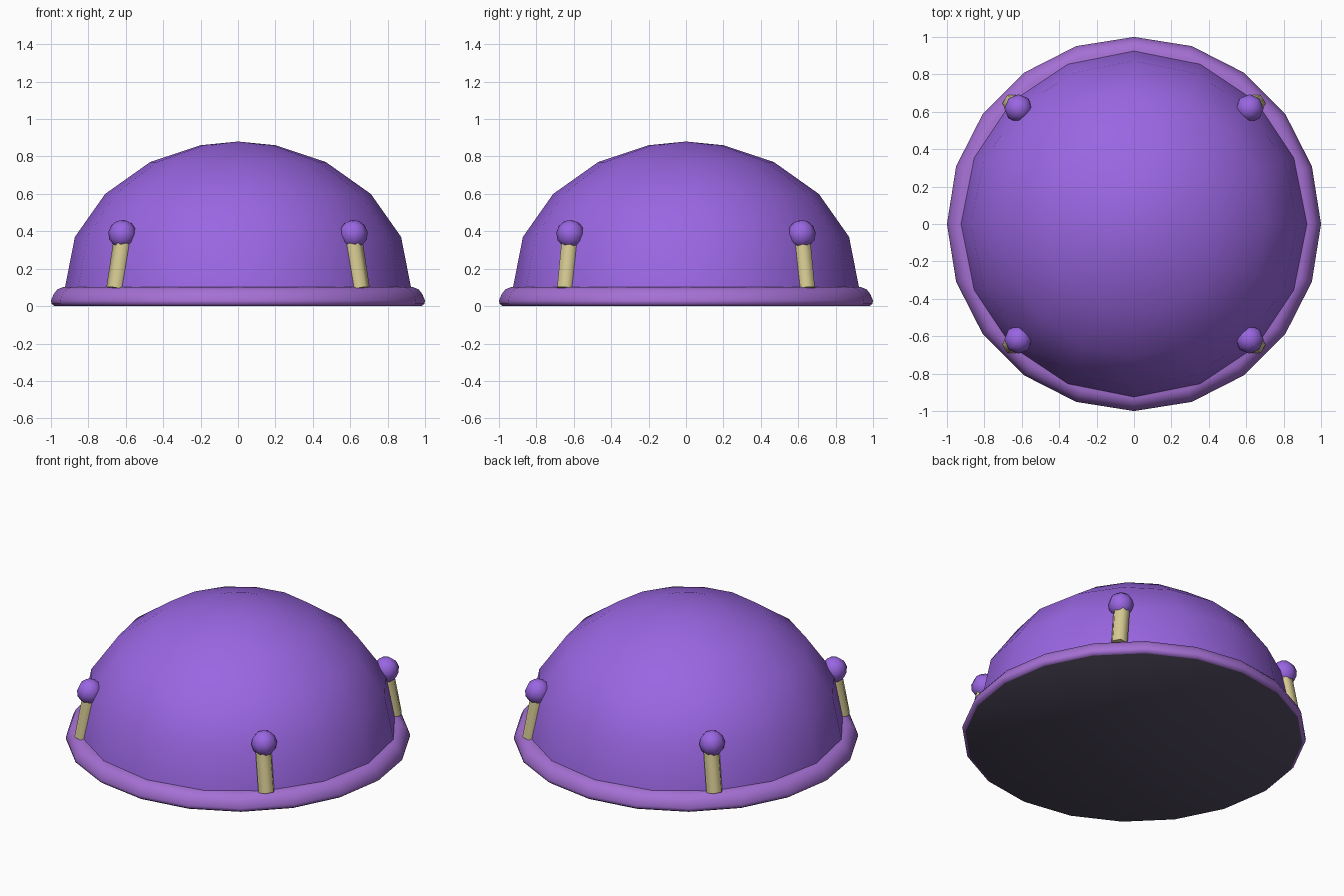
import bpy, bmesh, math
from mathutils import Vector, Matrix

if "Cube" in bpy.data.objects:
    bpy.data.objects.remove(bpy.data.objects["Cube"])


def material(name, rgb):
    m = bpy.data.materials.new(name)
    lin = [(c / 255 / 12.92) if c < 10 else ((c / 255 + 0.055) / 1.055) ** 2.4 for c in rgb]
    m.diffuse_color = (*lin, 1)
    m.use_nodes = True
    m.node_tree.nodes["Principled BSDF"].inputs["Base Color"].default_value = m.diffuse_color
    return m


purple = material("purple", (154, 102, 226))
lilac = material("lilac", (165, 112, 212))
beige = material("beige", (214, 202, 146))
dark = material("dark underside", (84, 77, 98))


def finish(name, bm, mats, angle):
    bmesh.ops.recalc_face_normals(bm, faces=bm.faces)
    me = bpy.data.meshes.new(name)
    bm.to_mesh(me)
    bm.free()
    for m in mats:
        me.materials.append(m)
    ob = bpy.data.objects.new(name, me)
    bpy.context.collection.objects.link(ob)
    bpy.ops.object.select_all(action='DESELECT')
    ob.select_set(True)
    bpy.context.view_layer.objects.active = ob
    bpy.ops.object.shade_smooth_by_angle(angle=math.radians(angle))
    return ob


def lathe(profile, sides):
    """Revolve (radius, z) points into a closed solid; radius 0 makes a pole."""
    bm = bmesh.new()
    rings = []
    for r, z in profile:
        if r == 0:
            rings.append([bm.verts.new((0, 0, z))] * sides)
        else:
            rings.append([bm.verts.new((r * math.cos(math.tau * i / sides),
                                        r * math.sin(math.tau * i / sides), z))
                          for i in range(sides)])
    for a, b in zip(rings, rings[1:]):
        for i in range(sides):
            j = (i + 1) % sides
            bm.faces.new(list(dict.fromkeys([a[i], a[j], b[j], b[i]])))
    for ring in (rings[0], rings[-1]):
        if ring[0] is not ring[1]:
            bm.faces.new(ring)
    return bm


# Dome shell
finish("dome", lathe([(0.935, 0.04), (0.925, 0.1), (0.872, 0.37), (0.71, 0.60),
                      (0.47, 0.77), (0.2, 0.86), (0, 0.88)], 16), [purple], 40)

# Rounded base rim with a dark underside
bm = lathe([(0.98, 0), (0.997, 0.012), (1.0, 0.03), (0.985, 0.065),
            (0.965, 0.09), (0.935, 0.102), (0.88, 0.102)], 20)
for f in bm.faces:
    f.material_index = 1 if f.calc_center_median().z < 0.001 else 0
finish("base_rim", bm, [lilac, dark], 55)

# Four leaning posts with ball tips
for sx, sx_name in ((-1, "left"), (1, "right")):
    for sy, sy_name in ((-1, "front"), (1, "back")):
        label = f"{sy_name}_{sx_name}"
        low = Vector((0.653 * sx, 0.645 * sy, 0.095))
        high = Vector((0.617 * sx, 0.622 * sy, 0.335))
        bm = bmesh.new()
        bmesh.ops.create_cone(bm, cap_ends=True, segments=6, radius1=0.051,
                              radius2=0.051, depth=(high - low).length)
        # put the hexagon corners on the x axis, then lean the post inward
        if not any(abs(v.co.y) < 1e-4 for v in bm.verts):
            bmesh.ops.rotate(bm, verts=bm.verts, matrix=Matrix.Rotation(math.pi / 6, 3, 'Z'))
        d = high - low
        lean = Vector((0, 0, 1)).rotation_difference(d).to_matrix()
        bmesh.ops.rotate(bm, verts=bm.verts, matrix=lean)
        bmesh.ops.translate(bm, verts=bm.verts, vec=(low + high) / 2)
        finish("post_" + label, bm, [beige], 62)

        bm = bmesh.new()
        bmesh.ops.create_uvsphere(bm, u_segments=8, v_segments=6, radius=0.076)
        bmesh.ops.rotate(bm, verts=bm.verts, matrix=lean)
        bmesh.ops.translate(bm, verts=bm.verts, vec=(0.618 * sx, 0.618 * sy, 0.385))
        finish("post_ball_" + label, bm, [purple], 62)
